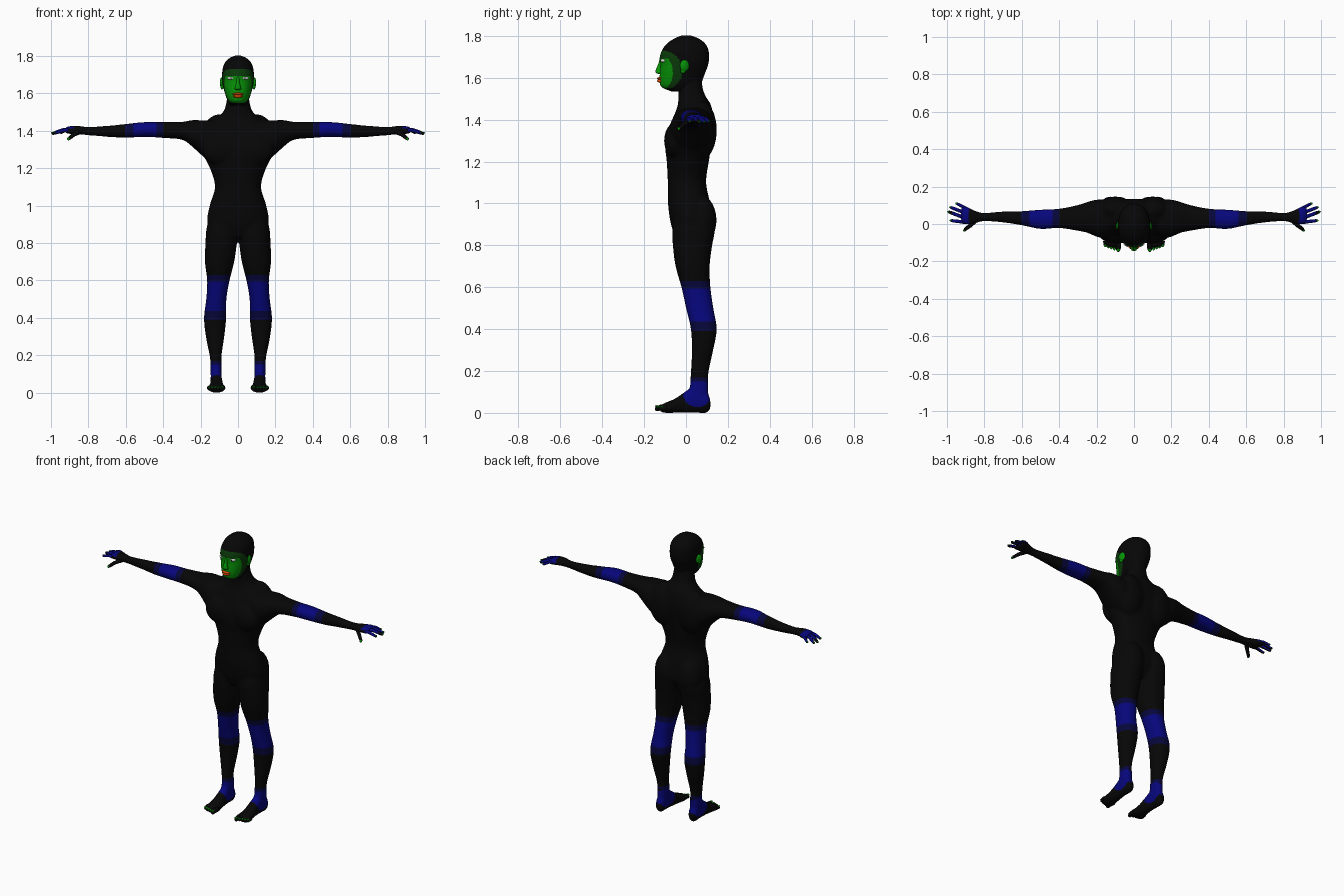
import bpy, bmesh, math
from mathutils import Vector, Matrix

if "Cube" in bpy.data.objects:
    bpy.data.objects.remove(bpy.data.objects["Cube"])

COLOURS = {
    "black": (0.002, 0.002, 0.002), "blue": (0.002, 0.002, 0.2), "navy": (0.002, 0.002, 0.045),
    "green": (0.002, 0.29, 0.002), "dark_green": (0.003, 0.042, 0.003), "red": (0.9, 0.09, 0.002),
    "white": (0.8, 0.8, 0.8)}
MATS = {}
for n, c in COLOURS.items():
    MATS[n] = bpy.data.materials.new(n)
    MATS[n].diffuse_color = (*c, 1)


def skin_rings(bm, rings):
    """Join rings of points with quads and cap both ends."""
    vs = [[bm.verts.new(p) for p in r] for r in rings]
    n = len(vs[0])
    for a, b in zip(vs, vs[1:]):
        for i in range(n):
            bm.faces.new((a[i], a[(i + 1) % n], b[(i + 1) % n], b[i]))
    bm.faces.new(vs[0])
    bm.faces.new(vs[-1])


def smooth_rows(rows, steps):
    """Catmull-Rom interpolation between section rows."""
    out = []
    for i in range(len(rows) - 1):
        p = [rows[max(0, min(len(rows) - 1, i + k))] for k in (-1, 0, 1, 2)]
        for s in range(steps):
            t = s / steps
            out.append([0.5 * (2 * b + (c - a) * t + (2 * a - 5 * b + 4 * c - d) * t * t
                               + (3 * b - a - 3 * c + d) * t ** 3) for a, b, c, d in zip(*p)])
    return out + [list(rows[-1])]


def loft(bm, axis, rows, sx=1, steps=4, n=32, power=2.2):
    """Rows are (position on axis, u min, u max, v min, v max)."""
    rings = []
    for t, u0, u1, v0, v1 in smooth_rows(rows, steps):
        ring = []
        for i in range(n):
            a = 2 * math.pi * i / n
            c, s = math.cos(a), math.sin(a)
            u = (u0 + u1) / 2 + (u1 - u0) / 2 * math.copysign(abs(c) ** (2 / power), c)
            v = (v0 + v1) / 2 + (v1 - v0) / 2 * math.copysign(abs(s) ** (2 / power), s)
            x, y, z = {"x": (t, u, v), "y": (u, t, v), "z": (u, v, t)}[axis]
            ring.append((x * sx, y, z))
        rings.append(ring)
    skin_rings(bm, rings)


def digit(bm, points, radius, n=10):
    """Round-tipped tube through points, for fingers and toes."""
    pts = [Vector(p) for p in points]
    d = (pts[-1] - pts[-2]).normalized()
    rs = [radius * 1.15] + [radius] * (len(pts) - 2) + [radius * 0.85]
    pts += [pts[-1] + d * radius * 0.6, pts[-1] + d * radius * 0.9]
    rs += [radius * 0.6, radius * 0.2]
    rings = []
    for i, p in enumerate(pts):
        q = (pts[min(i + 1, len(pts) - 1)] - pts[max(i - 1, 0)]).to_track_quat("Z", "Y")
        rings.append([p + q @ Vector((rs[i] * math.cos(a), rs[i] * math.sin(a), 0))
                      for a in (2 * math.pi * k / n for k in range(n))])
    skin_rings(bm, rings)


def ball(bm, loc, size, rot=0, seg=16):
    m = Matrix.Translation(loc) @ Matrix.Rotation(rot, 4, "Z") @ Matrix.Diagonal((*size, 1))
    bmesh.ops.create_uvsphere(bm, u_segments=seg, v_segments=seg // 2 + 2, radius=1, matrix=m)


def make(name, bm, colours, rule=None):
    bmesh.ops.recalc_face_normals(bm, faces=bm.faces)
    bm.normal_update()
    for f in bm.faces:
        f.smooth = True
        if rule:
            f.material_index = colours.index(rule(f.calc_center_median(), f.normal))
    me = bpy.data.meshes.new(name)
    bm.to_mesh(me)
    bm.free()
    for c in colours:
        me.materials.append(MATS[c])
    ob = bpy.data.objects.new(name, me)
    bpy.context.collection.objects.link(ob)
    return ob


# torso and neck
bm = bmesh.new()
torso = [(.83, .10, -.045, .09), (.9, .163, -.072, .125), (1.0, .152, -.086, .115), (1.1, .123, -.087, .096),
         (1.2, .15, -.092, .109), (1.28, .19, -.10, .122), (1.35, .20, -.087, .133), (1.41, .19, -.062, .133),
         (1.45, .145, -.045, .125), (1.48, .102, -.038, .115), (1.51, .074, -.036, .095),
         (1.55, .063, -.038, .08), (1.6, .055, -.03, .075)]
loft(bm, "z", [(z, -w, w, a, b) for z, w, a, b in torso])
leg = [(.06, .095, .14, .03, .1), (.1, .088, .147, .018, .107), (.15, .088, .147, .02, .107),
       (.2, .088, .152, .023, .109), (.3, .073, .172, .028, .13), (.4, .063, .182, .023, .147),
       (.5, .062, .17, .0, .131), (.6, .045, .165, -.022, .117), (.7, .02, .177, -.05, .113),
       (.8, .006, .174, -.063, .125), (.88, .0, .168, -.064, .136), (.98, .02, .14, -.04, .10)]
arm = [(.08, -.04, .11, 1.25, 1.455), (.15, -.075, .13, 1.24, 1.457), (.2, -.068, .13, 1.275, 1.457),
       (.25, -.047, .118, 1.32, 1.457), (.3, -.037, .102, 1.353, 1.448), (.4, -.022, .082, 1.362, 1.447),
       (.5, -.027, .077, 1.368, 1.447), (.6, -.007, .069, 1.363, 1.437), (.7, .008, .067, 1.368, 1.427),
       (.8, .015, .06, 1.376, 1.422), (.85, .003, .072, 1.381, 1.426), (.9, -.003, .097, 1.384, 1.425),
       (.925, .006, .095, 1.386, 1.418)]
foot = [(-.125, .075, .155, .004, .036), (-.1, .068, .161, .0, .048), (-.05, .077, .152, .0, .07),
        (0, .083, .147, .0, .105), (.05, .088, .147, .0, .13), (.1, .09, .145, .0, .1),
        (.117, .1, .135, .02, .06)]
for s in (-1, 1):
    loft(bm, "z", leg, s)
    loft(bm, "x", arm, s)
    loft(bm, "y", foot, s)
    ball(bm, (s * .082, .07, .92), (.078, .077, .12))         # buttock
    ball(bm, (s * .10, .075, 1.35), (.10, .073, .14))         # shoulder blade
    ball(bm, (s * .09, -.055, 1.30), (.10, .05, .085))        # chest muscle
bmesh.ops.recalc_face_normals(bm, faces=bm.faces)

# fuse and soften the body, then keep the result as plain mesh
base = make("body_base", bm, ["black"])
mod = base.modifiers.new("fuse", "REMESH")
mod.mode, mod.voxel_size = "VOXEL", 0.008
mod = base.modifiers.new("soften", "SMOOTH")
mod.factor, mod.iterations = 0.5, 9
fused = bpy.data.meshes.new_from_object(base.evaluated_get(bpy.context.evaluated_depsgraph_get()))
bm = bmesh.new()
bm.from_mesh(fused)
bpy.data.objects.remove(base)

# clean cuts at the joint bands
cuts = [((0, 0, z), (0, 0, 1)) for z in (.15, .17, .39, .437, .595, .63)]
cuts += [((s * x, 0, 0), (1, 0, 0)) for s in (-1, 1) for x in (.40, .435, .56, .605)]
for co, no in cuts:
    bmesh.ops.bisect_plane(bm, geom=bm.verts[:] + bm.edges[:] + bm.faces[:], plane_co=co, plane_no=no)


def body_rule(c, n):
    x = abs(c.x)
    if .435 < x < .56 or .437 < c.z < .595:
        return "blue"
    if .40 < x < .605 or .39 < c.z < .63 or .15 < c.z < .17:
        return "navy"
    if c.z < .15 and math.hypot(c.y - .055, c.z - .095) < .068:
        return "blue"
    if x > .88 and n.z > -.1 and c.y > .005:
        return "blue"
    return "black"


make("body", bm, ["black", "blue", "navy"], body_rule)

# fingers, thumbs, toes and their nails
FINGERS = [((.905, .01, 1.402), (.975, .018, 1.388), .009), ((.91, .035, 1.406), (.988, .064, 1.386), .0095),
           ((.91, .062, 1.406), (.978, .088, 1.387), .009), ((.9, .085, 1.404), (.945, .108, 1.39), .008)]
for s, side in ((-1, "left"), (1, "right")):
    fingers, nails = bmesh.new(), bmesh.new()
    for a, b, r in FINGERS:
        a, b = Vector((a[0] * s, *a[1:])), Vector((b[0] * s, *b[1:]))
        digit(fingers, [a, a.lerp(b, .35) + Vector((0, 0, .006)), a.lerp(b, .75) + Vector((0, 0, .003)), b], r)
        ball(nails, b + (b - a).normalized() * .004 + Vector((0, 0, r * .5)), (.007, .006, .0045), 0, 8)
    make(side + "_fingers", fingers, ["black", "blue"],
         lambda c, n: "blue" if n.z > -.45 and abs(c.x) < .975 else "black")
    thumb = bmesh.new()
    digit(thumb, [(s * .845, .02, 1.395), (s * .878, -.01, 1.38), (s * .902, -.028, 1.36)], .011)
    make(side + "_thumb", thumb, ["black"])
    ball(nails, (s * .906, -.034, 1.357), (.008, .007, .008), 0, 8)
    toes = bmesh.new()
    for i in range(5):
        r = .0145 if i == 0 else .0105
        x, y = .084 + i * .0165 + (.004 if i else 0), -.136 + .006 * i
        digit(toes, [(s * x, -.09, .026), (s * x, y + .015, .026), (s * x, y, .02)], r)
        ball(nails, (s * x, y - .003, .021 + r * .75), (r * .72, .009, .005), 0, 8)
    make(side + "_toes", toes, ["black"])
    make(side + "_nails", nails, ["green"])

# head with hood and face mask colours
bm = bmesh.new()
head = [(1.535, .04, -.07, .06), (1.555, .052, -.115, .07), (1.58, .063, -.126, .076), (1.62, .075, -.125, .09),
        (1.66, .083, -.122, .105), (1.70, .085, -.125, .11), (1.74, .08, -.11, .105), (1.77, .066, -.083, .085),
        (1.79, .043, -.05, .055), (1.803, .012, -.02, .02)]
loft(bm, "z", [(z, -w, w, a, b) for z, w, a, b in head], steps=12, n=112)


def head_rule(c, n):
    if c.z < 1.55 or ((c.y + .115) / .098) ** 2 + ((c.z - 1.635) / .095) ** 2 > 1:
        return "black"
    if c.z < 1.695 and ((c.y + .125) / .062) ** 2 + ((c.z - 1.625) / .085) ** 2 < 1:
        return "green"
    return "dark_green"


make("head", bm, ["black", "green", "dark_green"], head_rule)

# nose
bm = bmesh.new()
loft(bm, "z", [(1.618, -.012, .012, -.13, -.11), (1.625, -.018, .018, -.144, -.11),
               (1.64, -.013, .013, -.144, -.11), (1.665, -.008, .008, -.133, -.11),
               (1.69, -.007, .007, -.126, -.11)], n=16)
make("nose", bm, ["green"])

# lips
bm = bmesh.new()
ball(bm, (0, -.117, 1.597), (.031, .021, .008))
ball(bm, (0, -.117, 1.585), (.027, .021, .009))
make("lips", bm, ["red"])

# eyes, pupils and ears
for s, side in ((-1, "left"), (1, "right")):
    bm = bmesh.new()
    ball(bm, (s * .037, -.109, 1.682), (.021, .0115, .0085), s * .3)
    make(side + "_eye", bm, ["white"])
    bm = bmesh.new()
    ball(bm, (s * .036, -.117, 1.682), (.005, .005, .005))
    make(side + "_pupil", bm, ["black"])
    bm = bmesh.new()
    ball(bm, (s * .086, -.007, 1.658), (.010, .023, .028), s * .3)
    ball(bm, (s * .085, -.014, 1.634), (.008, .013, .013))
    make(side + "_ear", bm, ["green"])

for m in bpy.data.materials:
    if m.users and not m.is_grease_pencil:
        m.use_nodes = True
        m.node_tree.nodes["Principled BSDF"].inputs["Base Color"].default_value = m.diffuse_color
